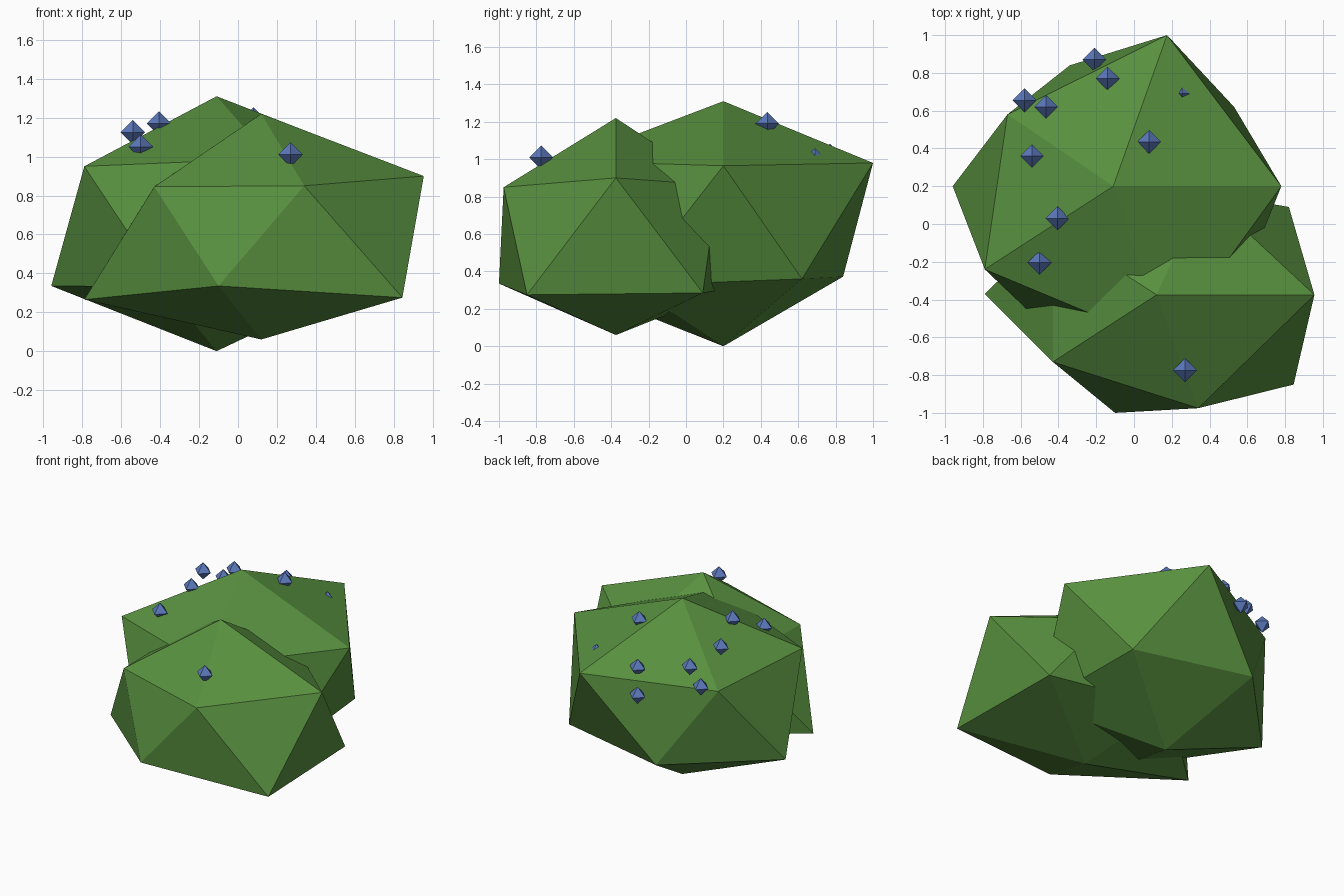
import bpy, bmesh
from mathutils import Matrix

if "Cube" in bpy.data.objects:
    bpy.data.objects.remove(bpy.data.objects["Cube"])


def material(name, rgb):
    m = bpy.data.materials.new(name)
    m.diffuse_color = (*rgb, 1.0)
    m.use_nodes = True
    m.node_tree.nodes["Principled BSDF"].inputs["Base Color"].default_value = m.diffuse_color
    return m


leaf = material("leaf green", (0.098, 0.28, 0.05))
blue = material("berry blue", (0.105, 0.19, 0.50))


def add_object(name, bm, mat):
    bmesh.ops.recalc_face_normals(bm, faces=bm.faces)
    mesh = bpy.data.meshes.new(name)
    bm.to_mesh(mesh)
    bm.free()
    mesh.materials.append(mat)
    ob = bpy.data.objects.new(name, mesh)
    bpy.context.collection.objects.link(ob)
    return ob


def leaf_clump(name, top, upper, lower, bottom):
    """Uneven 20-sided lump: a cap, two staggered five-point rings, a base."""
    bm = bmesh.new()
    t, b = bm.verts.new(top), bm.verts.new(bottom)
    u = [bm.verts.new(p) for p in upper]
    l = [bm.verts.new(p) for p in lower]
    for i in range(5):
        j = (i + 1) % 5
        bm.faces.new((t, u[i], u[j]))
        bm.faces.new((u[i], l[i], u[j]))
        bm.faces.new((l[i], l[j], u[j]))
        bm.faces.new((b, l[j], l[i]))
    return add_object(name, bm, leaf)


# Two overlapping leaf clumps
leaf_clump(
    "back_leaf_clump", (-0.11, 0.20, 1.31),
    [(0.78, 0.20, 0.965), (0.175, 1.0, 0.98), (-0.67, 0.58, 0.91),
     (-0.79, -0.24, 0.95), (0.17, -0.64, 0.99)],
    [(0.53, 0.62, 0.36), (-0.34, 0.84, 0.372), (-0.96, 0.20, 0.335),
     (-0.38, -0.63, 0.33), (0.58, -0.30, 0.325)],
    (-0.11, 0.20, 0.0))
leaf_clump(
    "front_leaf_clump", (0.12, -0.375, 1.22),
    [(0.955, -0.375, 0.90), (0.37, 0.17, 0.86), (-0.43, -0.02, 0.85),
     (-0.43, -0.73, 0.845), (0.34, -0.975, 0.85)],
    [(0.82, 0.09, 0.285), (-0.10, 0.25, 0.31), (-0.79, -0.37, 0.265),
     (-0.10, -1.0, 0.335), (0.845, -0.85, 0.275)],
    (0.12, -0.375, 0.06))

# Octahedral berries scattered over the top
BERRIES = [(-0.21, 0.87, 0.87), (-0.14, 0.77, 1.02), (-0.58, 0.655, 0.95),
           (-0.465, 0.62, 1.055), (-0.54, 0.36, 1.125), (-0.405, 0.03, 1.17),
           (-0.50, -0.205, 1.05), (0.08, 0.435, 1.19), (0.27, -0.775, 1.01),
           (0.255, 0.69, 0.995)]
R = 0.063
for n, pos in enumerate(BERRIES, 1):
    bm = bmesh.new()
    tip, base = bm.verts.new((0, 0, R)), bm.verts.new((0, 0, -R))
    ring = [bm.verts.new(p) for p in ((R, 0, 0), (0, R, 0), (-R, 0, 0), (0, -R, 0))]
    for i in range(4):
        bm.faces.new((tip, ring[i], ring[(i + 1) % 4]))
        bm.faces.new((base, ring[(i + 1) % 4], ring[i]))
    bm.transform(Matrix.Translation(pos))
    add_object(f"berry_{n}", bm, blue)
